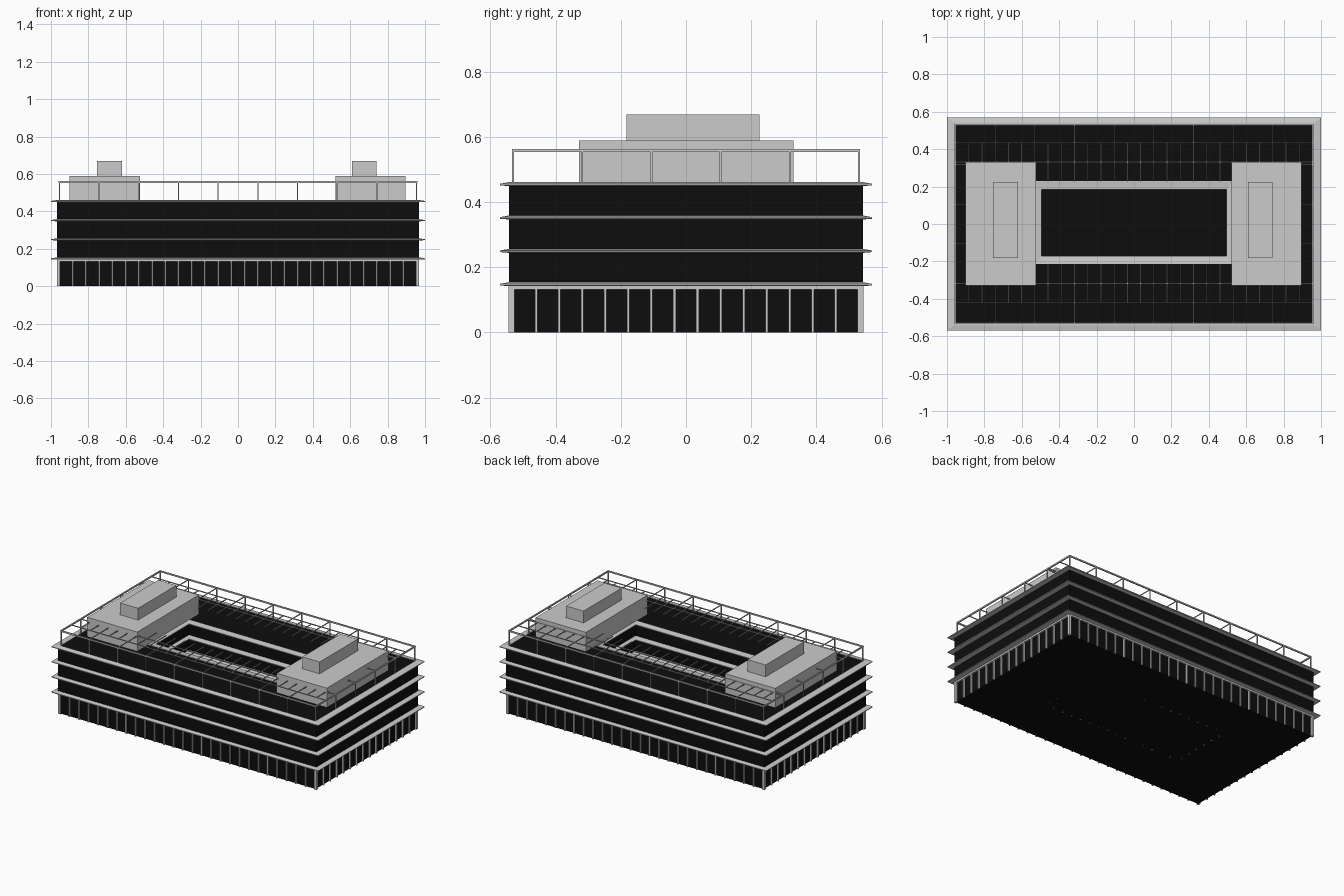
import bpy, bmesh

if "Cube" in bpy.data.objects:
    bpy.data.objects.remove(bpy.data.objects["Cube"])

def mat(name, v):
    m = bpy.data.materials.new(name)
    m.diffuse_color = (v, v, v, 1)
    m.use_nodes = True
    m.node_tree.nodes["Principled BSDF"].inputs["Base Color"].default_value = m.diffuse_color
    return m

BLACK = mat("dark_glass", 0.004)
CY = 0.007            # the courtyard sits slightly off centre
BAY = 0.0707          # facade module

def finish(bm, name, material=None):
    bmesh.ops.recalc_face_normals(bm, faces=bm.faces)
    me = bpy.data.meshes.new(name)
    bm.to_mesh(me)
    bm.free()
    ob = bpy.data.objects.new(name, me)
    bpy.context.collection.objects.link(ob)
    if material:
        me.materials.append(material)
    return ob

def add_box(bm, x0, x1, y0, y1, z0, z1):
    vs = bmesh.ops.create_cube(bm, size=1)["verts"]
    for v in vs:
        v.co.x = (x0 + x1) / 2 + v.co.x * (x1 - x0)
        v.co.y = (y0 + y1) / 2 + v.co.y * (y1 - y0)
        v.co.z = (z0 + z1) / 2 + v.co.z * (z1 - z0)

def boxes(name, items, material=None):
    bm = bmesh.new()
    for b in items:
        add_box(bm, *b)
    return finish(bm, name, material)

def ring(name, profile, material=None):
    """Closed section of (half x, half y, z) swept round a rectangle."""
    bm = bmesh.new()
    loops = []
    for hx, hy, z in profile:
        c = CY if hx < 0.6 else 0
        loops.append([bm.verts.new((sx * hx, sy * hy + c, z))
                      for sx, sy in ((-1, -1), (1, -1), (1, 1), (-1, 1))])
    for i, a in enumerate(loops):
        b = loops[(i + 1) % len(loops)]
        for k in range(4):
            n = (k + 1) % 4
            bm.faces.new((a[k], a[n], b[n], b[k]))
    return finish(bm, name, material)

def tube(name, ox, oy, ix, iy, z0, z1, material=None):
    return ring(name, [(ox, oy, z0), (ox, oy, z1), (ix, iy, z1), (ix, iy, z0)], material)

# Building body around the courtyard
tube("ground_floor_glazing", 0.957, 0.535, 0.530, 0.222, 0, 0.135, BLACK)
tube("upper_floors", 0.967, 0.543, 0.525, 0.217, 0.145, 0.457, BLACK)
tube("ground_floor_beam", 0.968, 0.545, 0.523, 0.215, 0.131, 0.146)
boxes("courtyard_floor", [(-0.535, 0.535, -0.23, 0.24, 0, 0.004)], BLACK)

# Projecting floor ledges, outside and in the courtyard
for i in range(4):
    z = 0.142 + 0.1023 * i
    ring(f"outer_ledge_{i}", [(0.955, 0.535, z - 0.001), (1.0, 0.57, z + 0.002),
                              (1.0, 0.57, z + 0.007), (0.967, 0.543, z + 0.012),
                              (0.955, 0.535, z + 0.012)])
    ring(f"courtyard_ledge_{i}", [(0.53, 0.222, z - 0.001), (0.495, 0.177, z + 0.002),
                                  (0.495, 0.177, z + 0.007), (0.525, 0.217, z + 0.012),
                                  (0.53, 0.222, z + 0.012)])

# Ground floor mullions and corner posts
items = []
W = 0.004
for i in range(28):
    x = (i - 13.5) * BAY
    for s in (-1, 1):
        y = s * 0.538
        items.append((x - W, x + W, y - 0.007, y + 0.007, 0, 0.133))
        if abs(x) < 0.52:
            y = s * 0.217 + CY
            items.append((x - W, x + W, y - 0.007, y + 0.007, 0, 0.133))
for i in range(16):
    y = (i - 7.5) * BAY
    for s in (-1, 1):
        x = s * 0.961
        items.append((x - 0.007, x + 0.007, y - W, y + W, 0, 0.133))
        if abs(y) < 0.2:
            x = s * 0.525
            items.append((x - 0.007, x + 0.007, y - W, y + W, 0, 0.133))
for sx in (-1, 1):
    for sy in (-1, 1):
        x, y = sx * 0.960, sy * 0.537
        items.append((x - 0.008, x + 0.008, y - 0.008, y + 0.008, 0, 0.133))
boxes("ground_floor_mullions", items)

# Roof frame: perimeter posts and top rail
items = []
P = 0.003
X, Y = 13.5 * BAY, 7.5 * BAY
for s in (-1, 1):
    for i in range(10):
        x = (i - 4.5) * 3 * BAY
        items.append((x - P, x + P, s * Y - P, s * Y + P, 0.455, 0.555))
    for i in range(1, 5):
        y = (i - 2.5) * 3 * BAY
        items.append((s * X - P, s * X + P, y - P, y + P, 0.455, 0.555))
boxes("roof_posts", items)
tube("roof_rail", X + 0.004, Y + 0.004, X - 0.004, Y - 0.004, 0.553, 0.562)

# Roof pergola: long beams, close rafters and ties to the rail
items = []
R = 0.002
Z0, Z1 = 0.554, 0.560
for s in (-1, 1):
    for y in (0.428, 0.325):
        yy = s * y + CY
        items.append((-X, X, yy - R, yy + R, Z0, Z1))
    for i in range(28):
        x = (i - 13.5) * BAY
        a, b = sorted((s * 0.22 + CY, s * 0.43 + CY))
        items.append((x - R, x + R, a, b, Z0, Z1))
        if i % 3 == 0:
            a, b = sorted((s * 0.42, s * Y))
            items.append((x - R, x + R, a, b, Z0, Z1))
    for i in range(1, 5):
        y = (i - 2.5) * 3 * BAY
        a, b = sorted((s * 0.85, s * X))
        items.append((a, b, y - R, y + R, Z0, Z1))
boxes("roof_pergola", items)

# Rooftop plant rooms with smaller upper blocks
for side, x0, x1, u0, u1 in (("left", -0.90, -0.525, -0.755, -0.62),
                             ("right", 0.52, 0.895, 0.61, 0.74)):
    boxes(f"{side}_plant_room", [(x0, x1, -0.328, 0.33, 0.455, 0.588)])
    boxes(f"{side}_plant_room_top", [(u0, u1, -0.183, 0.225, 0.588, 0.668)])
